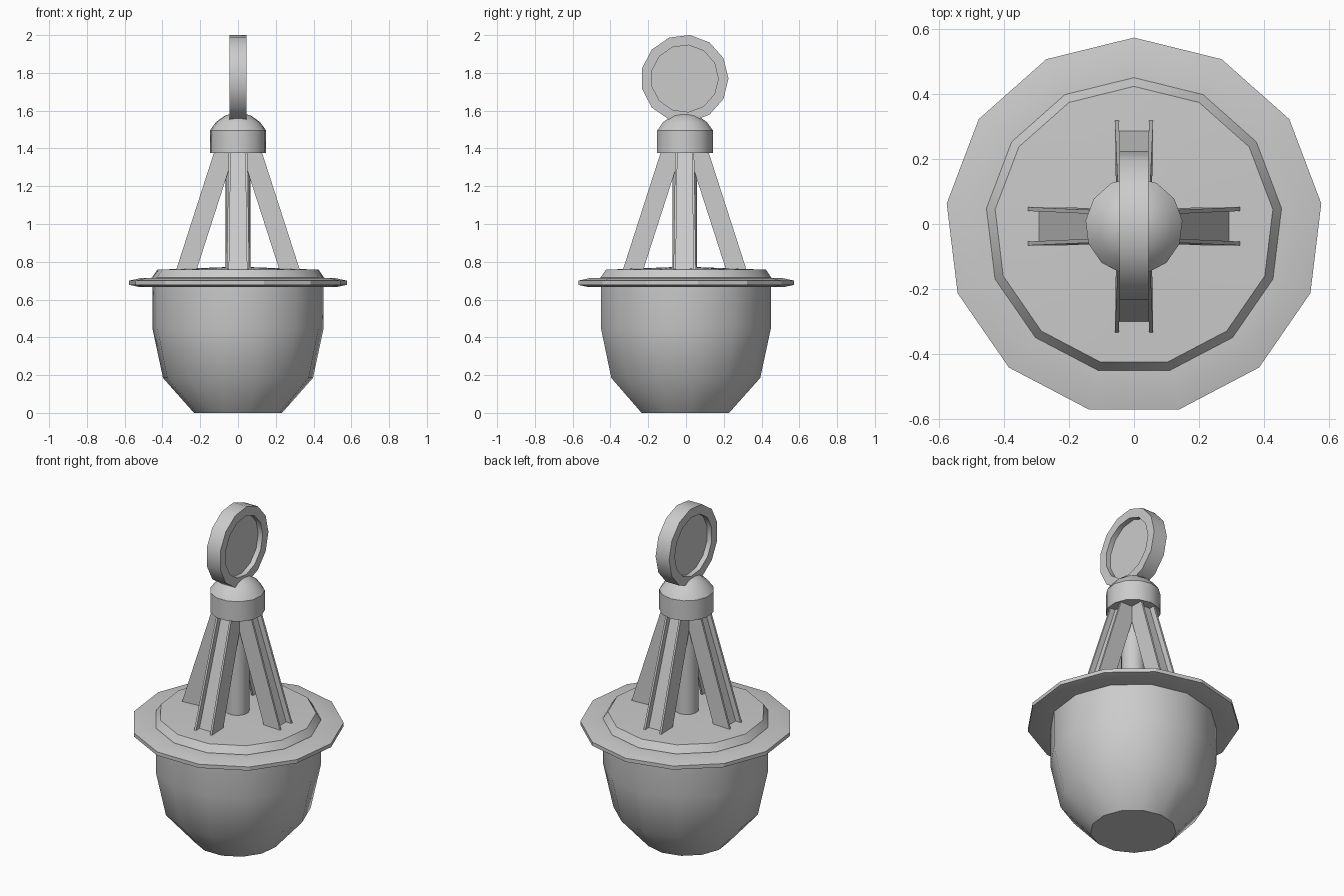
import bpy, bmesh, math
from mathutils import Matrix

if "Cube" in bpy.data.objects:
    bpy.data.objects.remove(bpy.data.objects["Cube"])

N = 13          # sides of every turned part
OFF = -0.007    # odd side count shifts the axis slightly in y


def finish(name, bm, angle=30):
    bmesh.ops.remove_doubles(bm, verts=bm.verts, dist=1e-5)
    bmesh.ops.recalc_face_normals(bm, faces=bm.faces)
    me = bpy.data.meshes.new(name)
    bm.to_mesh(me)
    bm.free()
    ob = bpy.data.objects.new(name, me)
    bpy.context.collection.objects.link(ob)
    ob.location.y = OFF
    bpy.ops.object.select_all(action='DESELECT')
    ob.select_set(True)
    bpy.context.view_layer.objects.active = ob
    bpy.ops.object.shade_smooth_by_angle(angle=math.radians(angle))
    return ob


def lathe(name, profile, matrix=Matrix(), angle=30):
    """Turn (radius, height) points around z; first vertex on +y."""
    bm = bmesh.new()
    rings = []
    for r, z in profile:
        rings.append([bm.verts.new((r * math.sin(2 * math.pi * i / N),
                                    r * math.cos(2 * math.pi * i / N), z))
                      for i in range(N)])
    for a, b in zip(rings, rings[1:]):
        for i in range(N):
            j = (i + 1) % N
            bm.faces.new((a[i], a[j], b[j], b[i]))
    bm.faces.new(rings[0])
    bm.faces.new(rings[-1])
    bm.transform(matrix)
    return finish(name, bm, angle)


# Bowl and rim
lathe("bowl", [(0.235, 0), (0.40, 0.185), (0.457, 0.45), (0.457, 0.69)], angle=40)
lathe("rim_flange", [(0.44, 0.667), (0.53, 0.667), (0.58, 0.678), (0.58, 0.70),
                     (0.515, 0.714), (0.44, 0.716)], angle=20)
lathe("lid", [(0.457, 0.69), (0.457, 0.718), (0.43, 0.758), (0.06, 0.772)])

# Centre post, cap and dome
lathe("centre_post", [(0.066, 0.76), (0.066, 1.40)])
lathe("cap", [(0.15, 1.375), (0.15, 1.495), (0.117, 1.54), (0.07, 1.573), (0.02, 1.588)])

# Hanging ring with a recessed disc, turned about the x axis
turn = Matrix.Translation((0, 0, 1.77)) @ Matrix.Rotation(math.radians(90), 4, 'Y')
lathe("top_ring", [(0.178, -0.015), (0.178, -0.045), (0.232, -0.045), (0.232, 0.045),
                   (0.178, 0.045), (0.178, 0.015)], turn)

# Four leaning legs with an H section
def leg(name, turn_deg):
    bm = bmesh.new()
    ends = []
    for z, outer, w in ((0.755, 0.328, 0.059), (1.385, 0.125, 0.050)):
        inner, t, d = outer - 0.108, 0.012, 0.033
        half = [(outer, w), (outer, w - t), (outer - d, w - t)]
        side = half + [(inner + d, w - t), (inner, w - t), (inner, w)]
        # walk round the H: one side plate, then the mirrored one
        outline = [side[0], side[1], side[2]]
        outline += [(x, -y) for x, y in (side[2], side[1], side[0])]
        outline += [(x, -y) for x, y in (side[5], side[4], side[3])]
        outline += [side[3], side[4], side[5]]
        ends.append([bm.verts.new((x, y, z)) for x, y in outline])
    lo, hi = ends
    n = len(lo)
    for i in range(n):
        j = (i + 1) % n
        bm.faces.new((lo[i], lo[j], hi[j], hi[i]))
    bm.faces.new(lo)
    bm.faces.new(hi)
    bm.transform(Matrix.Rotation(math.radians(turn_deg), 4, 'Z'))
    finish(name, bm)


for name, deg in (("right_leg", 0), ("back_leg", 90), ("left_leg", 180), ("front_leg", 270)):
    leg(name, deg)
